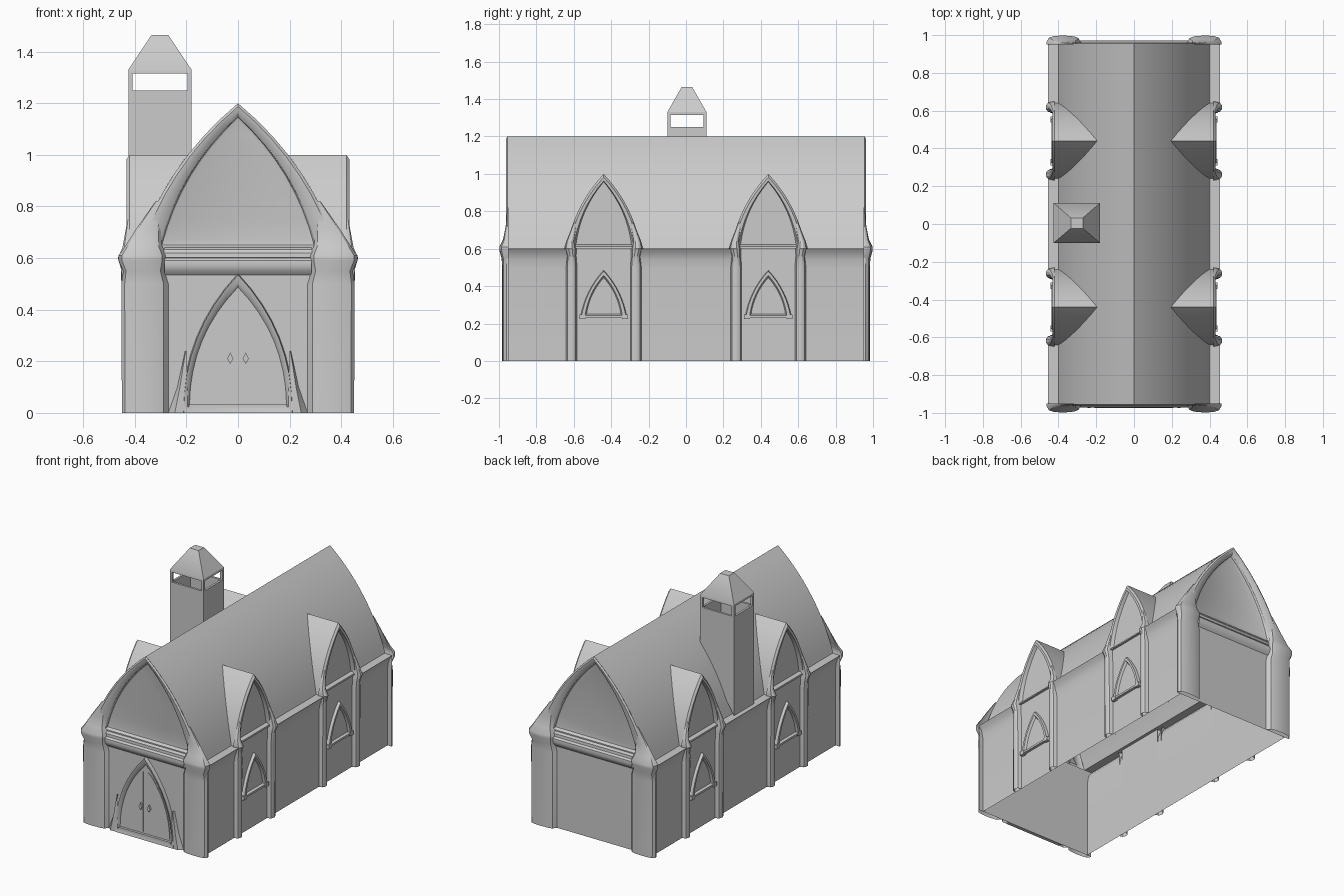
import bpy, bmesh, math

if "Cube" in bpy.data.objects:
    bpy.data.objects.remove(bpy.data.objects["Cube"])

def make(name, verts, faces):
    me = bpy.data.meshes.new(name)
    me.from_pydata(verts, [], faces)
    bm = bmesh.new()
    bm.from_mesh(me)
    bmesh.ops.remove_doubles(bm, verts=bm.verts, dist=1e-5)
    bmesh.ops.recalc_face_normals(bm, faces=bm.faces)
    bm.to_mesh(me)
    bm.free()
    me.shade_smooth()
    me.set_sharp_from_angle(angle=math.radians(32))
    ob = bpy.data.objects.new(name, me)
    bpy.context.collection.objects.link(ob)
    return ob

def loft(name, rings, closed=False, cap=False):
    n = len(rings[0])
    faces = []
    for r in range(len(rings) - 1):
        for i in range(n if closed else n - 1):
            j = (i + 1) % n
            faces.append((r*n + i, r*n + j, (r+1)*n + j, (r+1)*n + i))
    if cap:
        faces.append(tuple(range((len(rings)-1)*n, len(rings)*n)))
    return make(name, [p for r in rings for p in r], faces)

def arch(w, z0, h, bulge=0.075, n=8):
    """Pointed arch, right foot to apex to left foot."""
    cx, cz = w/2 + 2*bulge*h, h/2 + 2*bulge*w
    half = []
    for i in range(n + 1):
        t = i / n
        half.append(((1-t)**2*w + 2*t*(1-t)*cx, z0 + 2*t*(1-t)*cz + t*t*h))
    return half + [(-x, z) for x, z in half[-2::-1]]

def side(s, yc):
    return lambda u, z, d: (s*(0.42 + d), yc + u, z)

def end(s):
    return lambda u, z, d: (u, s*(0.95 + d), z)

def relief(name, loops, place, bulge=0.075):
    """Nested arches at given depths, closed by a panel."""
    rings = [[place(u, z, d) for u, z in arch(w, z0, h, bulge)] for w, z0, h, d in loops]
    return loft(name, rings, True, True)

def box(name, x0, x1, y0, y1, z0, z1):
    rings = [[(x0, y0, z), (x1, y0, z), (x1, y1, z), (x0, y1, z)] for z in (z0, z1)]
    ob = loft(name, [rings[0], rings[1]], True, True)
    return ob

# Vaulted roof
roof = arch(0.4, 0.6, 0.6, n=14)
loft("roof", [[(x, y, z) for x, z in roof] for y in (-0.955, 0.955)])

def roof_x(z):
    for (xa, za), (xb, zb) in zip(roof[:14], roof[1:15]):
        if z <= zb:
            return xa + (xb - xa)*(z - za)/(zb - za)
    return 0

# Long side walls: flared cornice outside the bays, plain within them
flared = [(.42, 0), (.42, .49), (.425, .54), (.436, .575), (.455, .6), (.4, .6)]
plain = [(.42, 0), (.42, .6), (.4, .6)]
cuts = [-0.95, -0.615, -0.275, 0.275, 0.615, 0.95]
for s in (-1, 1):
    for i in range(5):
        prof = plain if i % 2 else flared
        loft("side_wall", [[(s*x, y, z) for x, z in prof] for y in cuts[i:i+2]])

# Window bays with dormers above
for s in (-1, 1):
    for yc in (-0.44, 0.44):
        p = side(s, yc)
        hood = arch(0.2, 0.6, 0.4)
        loft("dormer_hood", [[p(u, z, 0) for u, z in hood],
                             [(s*roof_x(z), yc + u, z) for u, z in hood]])
        relief("dormer_gable", [(.2, .6, .4, 0), (.187, .602, .38, .012),
                                (.16, .612, .35, .01), (.148, .622, .335, -.012)], p)
        relief("window", [(.125, .23, .255, 0), (.12, .23, .25, .018),
                          (.1, .243, .215, .018), (.092, .25, .195, .003)], p)
        # Window sill ends
        for e in (-1, 1):
            loft("sill_end", [[p(e*.113 + a*.016, .236 + b*.013, d) for a, b in
                 ((-1, -1), (1, -1), (1, 1), (-1, 1))] for d in (0, .022)], True, True)
        # Pilasters sweeping into the dormer arch
        for e in (-1, 1):
            rings = []
            for z, c, w, d in ((0, .172, .03, .03), (.5, .172, .03, .032), (.56, .172, .025, .034),
                               (.6, .178, .032, .046), (.64, .178, .022, .028), (.75, .148, .008, .008)):
                rings.append([p(e*c + a*w, z, d*b) for a, b in
                              ((-1, 0), (-.75, .75), (-.3, 1), (.3, 1), (.75, .75), (1, 0))])
            loft("pilaster", rings)

# End walls and gables
for s in (-1, 1):
    q = end(s)
    make("end_wall", [q(-.43, 0, 0), q(.43, 0, 0), q(.43, .6, 0), q(-.43, .6, 0)], [(0, 1, 2, 3)])
    relief("gable", [(.4, .6, .6, .005), (.385, .602, .585, .012), (.345, .62, .555, .01),
                     (.305, .64, .51, -.006), (.295, .65, .495, -.018), (.28, .675, .452, -.022)], q)
    roll = [(0, .535), (.014, .55), (.022, .57), (.02, .59), (.008, .602),
            (.008, .615), (0, .62), (0, .64), (-.02, .65)]
    loft("end_cornice", [[q(x, z, d) for d, z in roll] for x in (-.285, .285)])
    # Corner pillars with capitals that taper onto the gable frame
    for e in (-1, 1):
        plan = [(0, 0), (.1, .7), (.22, .9), (.5, 1), (.78, .95), (.93, .75), (1, .3), (1, 0)]
        rings = []
        for z, x0, x1, d in ((0, .27, .45, .033), (.5, .27, .452, .033), (.55, .285, .445, .036),
                             (.59, .275, .463, .048), (.61, .275, .463, .048),
                             (.65, .295, .435, .028), (.72, .3, .39, .014), (.82, .285, .32, .006)):
            rings.append([q(e*(x0 + (x1 - x0)*a), z, d*b) for a, b in plan])
        loft("corner_pillar", rings)
        # Pillar return joining the side wall
        make("pillar_return", [q(e*.45, 0, 0), q(e*.45, .5, 0), q(e*.455, .6, 0),
                               q(e*.4, .6, 0), q(e*.42, .5, 0), q(e*.42, 0, 0)], [(0, 1, 2, 3, 4, 5)])

# Front door
q = end(-1)
relief("door_frame", [(.215, 0, .54, 0), (.21, 0, .535, .024), (.197, .022, .485, .018),
                      (.188, .032, .455, .004)], q, 0.1)
for e in (-1, 1):
    loft("door_foot", [[q(e*.27, 0, 0), q(e*.235, .1, 0), q(e*.205, .24, 0)],
                       [q(e*.245, 0, .024), q(e*.225, .1, .022), q(e*.203, .24, .018)],
                       [q(e*.195, 0, .02), q(e*.195, .1, .02), q(e*.2, .24, .018)]])
    leaf = [(max(x, .018), min(z, .44)) for x, z in arch(.175, .045, .425, .1)[:9]] + [(.018, .045)]
    loft("door_leaf", [[q(e*x, z, .004) for x, z in leaf], [q(e*x, z, .009) for x, z in leaf]], True, True)
    knob = [(.018, .21), (.03, .235), (.042, .21), (.03, .19)]
    loft("door_handle", [[q(e*x, z, .009) for x, z in knob], [q(e*x, z, .022) for x, z in knob]], True, True)
box("door_sill", -.19, .19, -.97, -.95, .02, .034)

# Bell tower: shaft cut to the roof slope, open belfry, hipped cap
x0, x1, y0, y1 = -.425, -.18, -.1, .11
def square(z, i=0):
    return [(x0+i, y0+i, z), (x1-i, y0+i, z), (x1-i, y1-i, z), (x0+i, y1-i, z)]
foot = [(x, y, .6 if x == x0 else 1.0) for x, y, z in square(0)]
loft("tower_shaft", [foot, square(1.25), square(1.25, .014), square(1.1, .014)], True)
for a in (x0, x1 - .016):
    for b in (y0, y1 - .016):
        box("belfry_post", a, a + .016, b, b + .016, 1.25, 1.315)
cx, cy = (x0 + x1)/2, (y0 + y1)/2
top = [(cx + a*.032, cy + b*.028, 1.465) for a, b in ((-1, -1), (1, -1), (1, 1), (-1, 1))]
loft("tower_cap", [square(1.315, .014), square(1.315), square(1.33), top], True, True)
